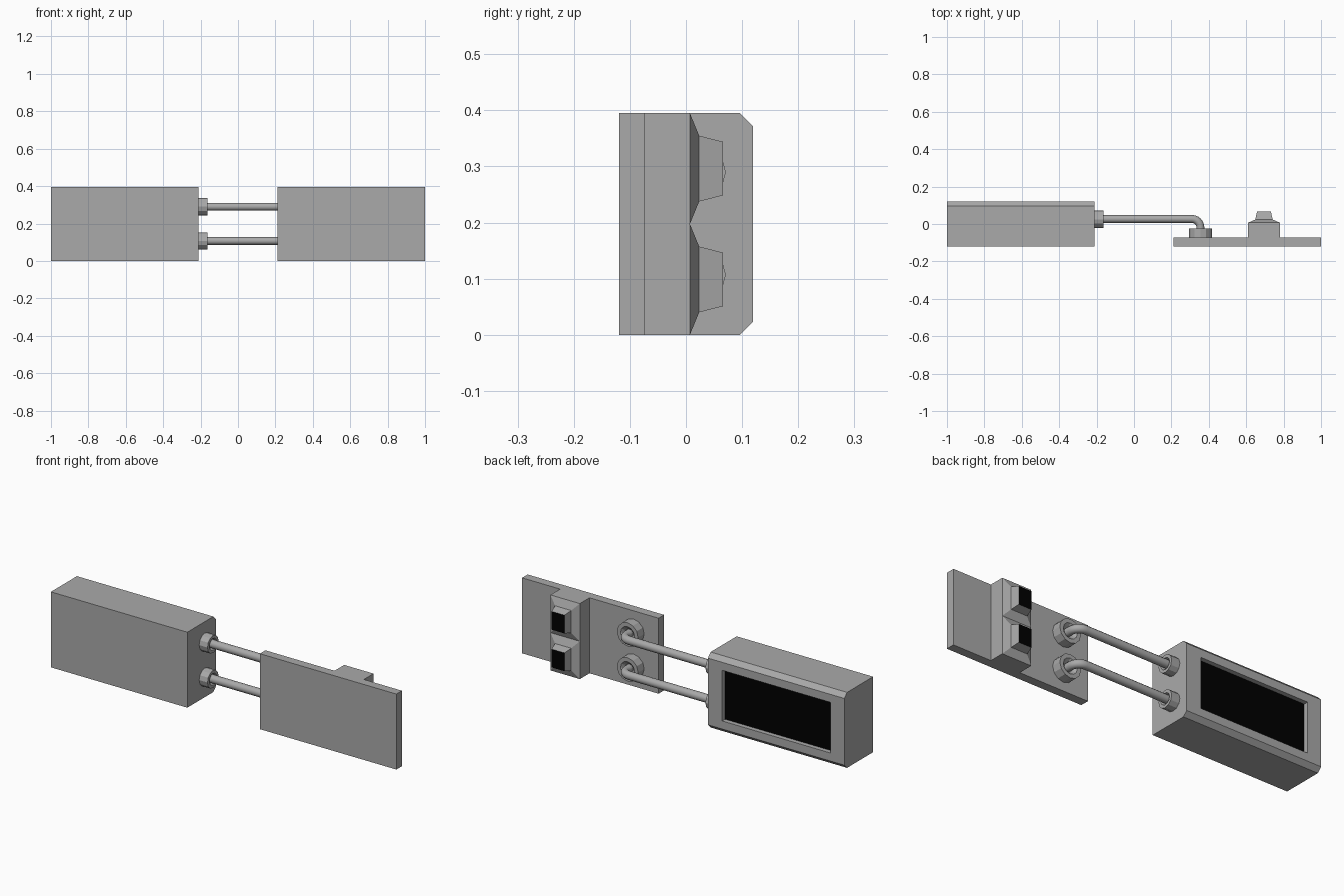
import bpy, bmesh, math
from mathutils import Matrix

if "Cube" in bpy.data.objects:
    bpy.data.objects.remove(bpy.data.objects["Cube"])


def material(name, value):
    m = bpy.data.materials.new(name)
    m.diffuse_color = (value, value, value, 1)
    m.use_nodes = True
    m.node_tree.nodes["Principled BSDF"].inputs["Base Color"].default_value = m.diffuse_color
    return m


grey = material("grey_shell", 0.40)
black = material("black_panel", 0.0)


def finish(name, bm):
    bmesh.ops.recalc_face_normals(bm, faces=bm.faces)
    me = bpy.data.meshes.new(name)
    bm.to_mesh(me)
    bm.free()
    me.materials.append(grey)
    me.materials.append(black)
    ob = bpy.data.objects.new(name, me)
    bpy.context.collection.objects.link(ob)
    return ob


def box_bm(x0, x1, y0, y1, z0, z1, ix=0.0, iz=0.0):
    """Box whose back (y1) face is inset by ix and iz."""
    bm = bmesh.new()
    bmesh.ops.create_cube(bm, size=1)
    for v in bm.verts:
        back = v.co.y > 0
        sx, sz = (ix, iz) if back else (0, 0)
        v.co = (x1 - sx if v.co.x > 0 else x0 + sx,
                y1 if back else y0,
                z1 - sz if v.co.z > 0 else z0 + sz)
    bm.normal_update()
    return bm


def back_face(bm):
    return max(bm.faces, key=lambda f: f.calc_center_median().y)


def collar(name, radius, inner, height, matrix, sides=12):
    """Faceted ring with a shallow countersunk mouth, lathed around local z."""
    profile = [(0, 0), (radius, 0), (radius, height),
               (radius * 0.66, height), (inner, height * 0.65)]
    bm = bmesh.new()
    vs = [bm.verts.new((r, 0, h)) for r, h in profile]
    es = [bm.edges.new(p) for p in zip(vs, vs[1:])]
    bmesh.ops.spin(bm, geom=vs + es, cent=(0, 0, 0), axis=(0, 0, 1),
                   angle=math.tau, steps=sides)
    bmesh.ops.remove_doubles(bm, verts=bm.verts, dist=1e-5)
    bm.transform(matrix)
    return finish(name, bm)


H = 0.395

# display housing: chamfered back edges and recessed black screen
bm = box_bm(-1, -0.21, -0.119, 0.119, 0, H)
edges = [e for e in back_face(bm).edges
         if abs(e.verts[0].co.z - e.verts[1].co.z) < 1e-4]
bmesh.ops.bevel(bm, geom=edges, offset=0.023, segments=1, affect='EDGES')
f = back_face(bm)
bmesh.ops.inset_individual(bm, faces=[f], thickness=0.04)
for v in f.verts:
    v.co.x = -0.293 if v.co.x > -0.6 else -0.921
    v.co.z = 0.33 if v.co.z > H / 2 else 0.065
screen = bmesh.ops.extrude_discrete_faces(bm, faces=[f])["faces"][0]
for v in screen.verts:
    v.co.y -= 0.024
screen.material_index = 1
finish("display_housing", bm)

# switch plate and raised switch block
finish("switch_plate", box_bm(0.21, 1, -0.119, -0.073, 0, H))
finish("switch_block", box_bm(0.61, 0.78, -0.075, 0.007, 0, H))

# two switches: sloped bezel plus tapered black-faced button
for i in range(2):
    z0, z1 = i * H / 2, (i + 1) * H / 2
    finish(f"switch_bezel_{i}",
           box_bm(0.61, 0.78, 0.007, 0.0235, z0, z1, 0.038, 0.04))
    bm = box_bm(0.648, 0.742, 0.023, 0.066, z0 + 0.04, z1 - 0.04, 0.01, 0.011)
    back_face(bm).material_index = 1
    finish(f"switch_button_{i}", bm)

# two bent cables with a collar at each end
YC, XC, BEND, R = 0.027, 0.355, 0.045, 0.021
for i, z in enumerate((0.107, 0.290)):
    path = [(-0.22, YC)]
    for k in range(7):
        a = math.pi / 2 * (1 - k / 6)
        path.append((XC - BEND + BEND * math.cos(a),
                     YC - BEND + BEND * math.sin(a)))
    path.append((XC, -0.08))
    cu = bpy.data.curves.new(f"cable_{i}", 'CURVE')
    cu.dimensions = '3D'
    cu.bevel_depth = R
    cu.bevel_resolution = 4
    cu.materials.append(grey)
    sp = cu.splines.new('POLY')
    sp.points.add(len(path) - 1)
    for p, (x, y) in zip(sp.points, path):
        p.co = (x, y, z, 1)
    sp.use_smooth = True
    bpy.context.collection.objects.link(bpy.data.objects.new(f"cable_{i}", cu))

    collar(f"housing_collar_{i}", 0.046, R, 0.05,
           Matrix.Translation((-0.212, 0.025, z)) @ Matrix.Rotation(math.pi / 2, 4, 'Y')
           @ Matrix.Rotation(math.pi / 2, 4, 'Z'))
    collar(f"plate_collar_{i}", 0.062, R, 0.051,
           Matrix.Translation((XC, -0.074, z)) @ Matrix.Rotation(-math.pi / 2, 4, 'X'))
